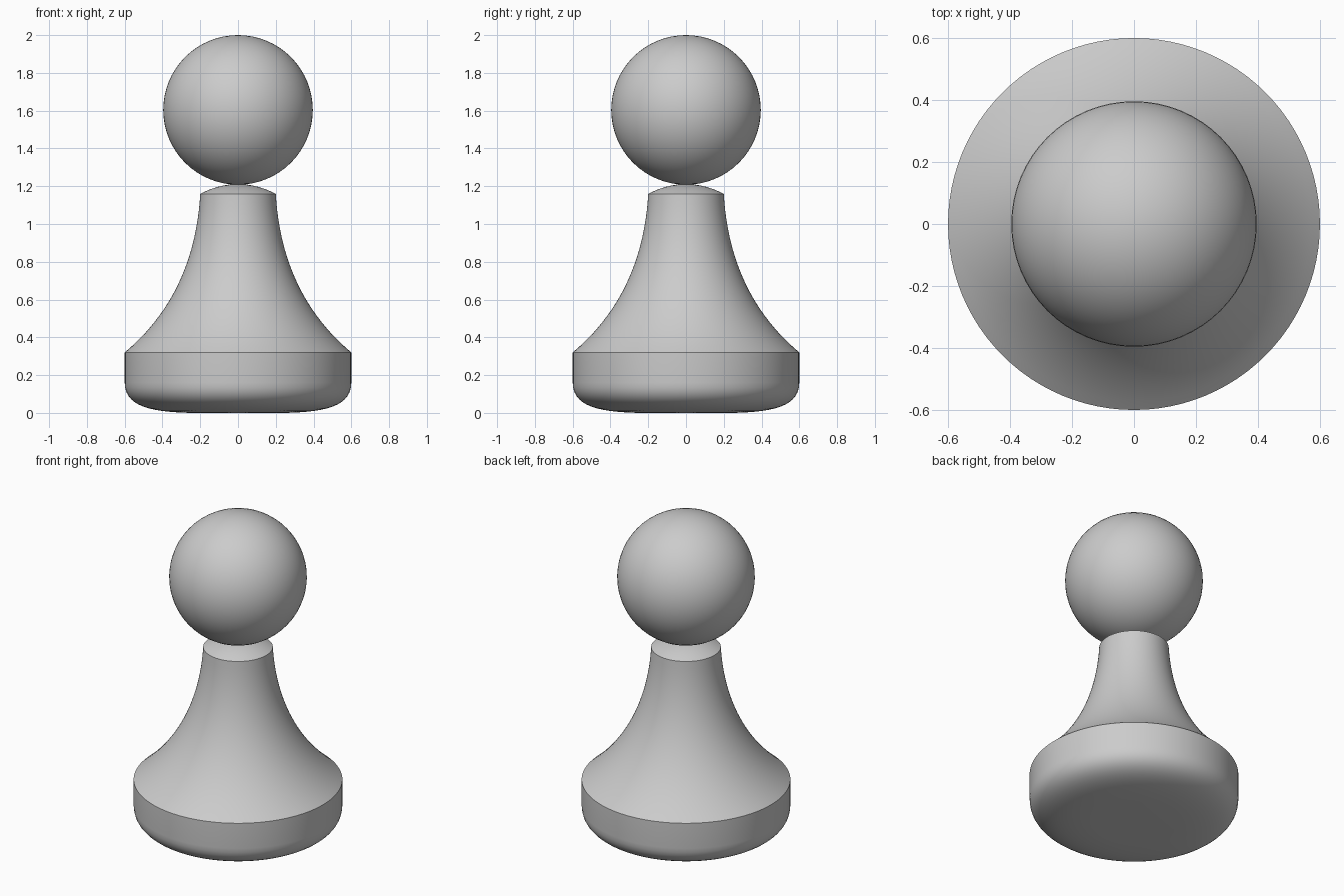
import bpy, math

if "Cube" in bpy.data.objects:
    bpy.data.objects.remove(bpy.data.objects["Cube"])


def bezier(a, b, c, d, n):
    """Points (radius, height) along a cubic curve."""
    pts = []
    for i in range(n + 1):
        t = i / n
        u = 1 - t
        pts.append(tuple(u**3 * a[k] + 3 * u * u * t * b[k] + 3 * u * t * t * c[k] + t**3 * d[k]
                         for k in (0, 1)))
    return pts


def lathe(name, profile, sides=96):
    """Revolve a profile that starts and ends on the z axis."""
    verts = [(0, 0, profile[0][1])]
    for r, z in profile[1:-1]:
        for i in range(sides):
            a = 2 * math.pi * i / sides
            verts.append((r * math.cos(a), r * math.sin(a), z))
    top = len(verts)
    verts.append((0, 0, profile[-1][1]))
    rings = len(profile) - 2
    faces = []
    for i in range(sides):
        j = (i + 1) % sides
        faces.append((0, 1 + j, 1 + i))
        for k in range(rings - 1):
            p, q = 1 + k * sides, 1 + (k + 1) * sides
            faces.append((p + i, p + j, q + j, q + i))
        last = 1 + (rings - 1) * sides
        faces.append((last + i, last + j, top))
    mesh = bpy.data.meshes.new(name)
    mesh.from_pydata(verts, [], faces)
    ob = bpy.data.objects.new(name, mesh)
    bpy.context.collection.objects.link(ob)
    return ob


def smooth(ob):
    bpy.ops.object.select_all(action='DESELECT')
    ob.select_set(True)
    bpy.context.view_layer.objects.active = ob
    bpy.ops.object.shade_smooth_by_angle(angle=math.radians(30))


# Body: rounded underside, straight rim, flared neck, shallow domed top
underside = bezier((0.25, 0.0), (0.45, 0.005), (0.6, 0.03), (0.6, 0.16), 14)
flare = bezier((0.6, 0.32), (0.36, 0.52), (0.22, 0.80), (0.2, 1.16), 24)
dome = bezier((0.2, 1.16), (0.14, 1.19), (0.08, 1.21), (0.0, 1.212), 8)
smooth(lathe("body", [(0, 0)] + underside + flare + dome[1:]))

# Head: ball resting on the neck
bpy.ops.mesh.primitive_uv_sphere_add(segments=64, ring_count=32, radius=0.396,
                                     location=(0, 0, 1.604))
head = bpy.context.object
head.name = "head"
smooth(head)
